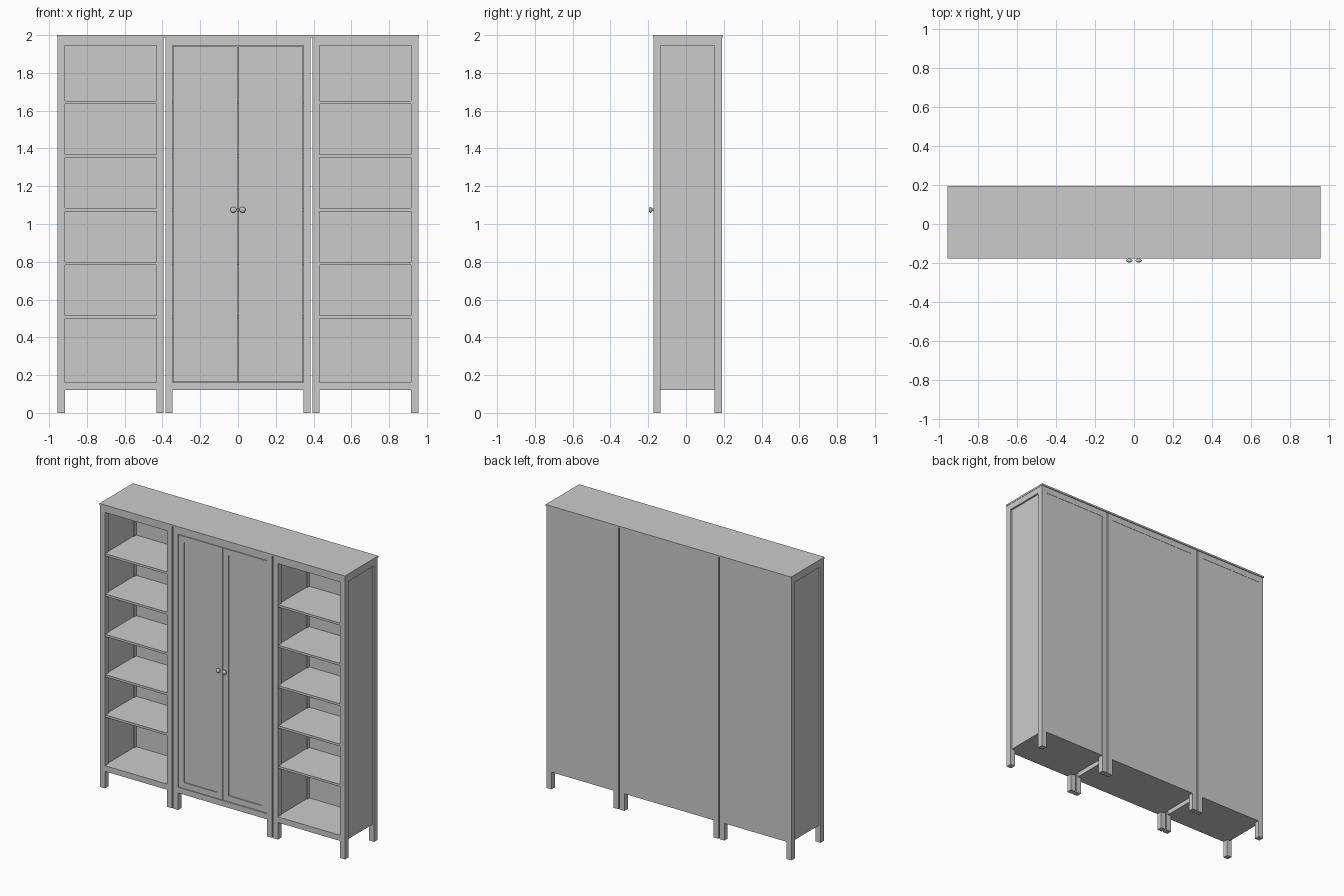
import bpy, bmesh, math

if "Cube" in bpy.data.objects:
    bpy.data.objects.remove(bpy.data.objects["Cube"])

FRONT, BACK = -0.172, 0.190      # outer faces of the carcass
LEG = 0.038                      # square post size
FLOOR0, FLOOR1 = 0.12, 0.16      # bottom board
RAIL0, TOP0, TOP1 = 1.945, 1.988, 2.0
SHELVES = [0.507 + 0.2842 * i for i in range(5)]


def boxes(name, specs):
    """One object made of boxes given as (x0, x1, y0, y1, z0, z1)."""
    bm = bmesh.new()
    for x0, x1, y0, y1, z0, z1 in specs:
        vs = bmesh.ops.create_cube(bm, size=1)["verts"]
        for v in vs:
            v.co.x = x1 if v.co.x > 0 else x0
            v.co.y = y1 if v.co.y > 0 else y0
            v.co.z = z1 if v.co.z > 0 else z0
    mesh = bpy.data.meshes.new(name)
    bm.to_mesh(mesh)
    bm.free()
    ob = bpy.data.objects.new(name, mesh)
    bpy.context.collection.objects.link(ob)
    return ob


def lathe(name, profile, x, z, y, steps=24):
    """Revolve (radius, depth) points around an axis that points to the front."""
    bm = bmesh.new()
    rings = []
    for r, d in profile:
        rings.append([bm.verts.new((x + r * math.cos(2 * math.pi * k / steps), y - d,
                                    z + r * math.sin(2 * math.pi * k / steps)))
                      for k in range(steps)])
    for a, b in zip(rings, rings[1:]):
        for k in range(steps):
            n = (k + 1) % steps
            bm.faces.new((a[k], a[n], b[n], b[k]))
    bm.faces.new(rings[0])
    bm.faces.new(rings[-1])
    bmesh.ops.recalc_face_normals(bm, faces=bm.faces)
    for f in bm.faces:
        f.smooth = len(f.verts) == 4
    mesh = bpy.data.meshes.new(name)
    bm.to_mesh(mesh)
    bm.free()
    ob = bpy.data.objects.new(name, mesh)
    bpy.context.collection.objects.link(ob)


def cabinet(name, x0, x1):
    a, b = x0 + LEG, x1 - LEG              # inner edges of the posts
    f, k = FRONT + LEG, BACK - LEG
    # four corner posts
    boxes(name + "_posts", [(px, px + LEG, py, py + LEG, 0, TOP0)
                            for px in (x0, b) for py in (FRONT, k)])
    # rails under the top, all round
    boxes(name + "_top_rails", [
        (a, b, FRONT, FRONT + 0.025, RAIL0, TOP0),
        (a, b, BACK - 0.025, BACK, RAIL0, TOP0),
        (x0, x0 + LEG, f, k, RAIL0, TOP0),
        (x1 - LEG, x1, f, k, RAIL0, TOP0)])
    # recessed side panels
    boxes(name + "_side_panels", [
        (x0 + 0.012, x0 + 0.032, f, k, FLOOR0, RAIL0),
        (x1 - 0.032, x1 - 0.012, f, k, FLOOR0, RAIL0)])
    # back panel, floor and shelves
    boxes(name + "_back_panel", [(a, b, BACK - 0.012, BACK - 0.002, FLOOR0, RAIL0)])
    boxes(name + "_floor", [(a, b, FRONT, BACK - 0.012, FLOOR0, FLOOR1),
                            (a - 0.006, b + 0.006, f, k, FLOOR0, FLOOR1)])
    setback = 0.03 if name == "middle" else 0.006
    boxes(name + "_shelves", [s for z in SHELVES for s in (
        (a, b, FRONT + setback, BACK - 0.012, z - 0.008, z + 0.008),
        (a - 0.006, b + 0.006, f, k, z - 0.008, z + 0.008))])


cabinet("left", -0.955, -0.394)
cabinet("middle", -0.385, 0.385)
cabinet("right", 0.394, 0.955)

# shared top board
boxes("top_board", [(-0.957, 0.957, -0.176, 0.196, TOP0, TOP1)])

# framed doors with a recessed panel, and knobs
for side, s in (("left", -1), ("right", 1)):
    def span(p, q):
        return (min(s * p, s * q), max(s * p, s * q))
    d0, d1, z0, z1, w = 0.002, 0.344, FLOOR1 + 0.003, RAIL0 - 0.004, 0.042
    y0, y1 = FRONT + 0.001, FRONT + 0.021
    boxes(side + "_door_frame", [
        (*span(d0, d0 + w), y0, y1, z0, z1),
        (*span(d1 - w, d1), y0, y1, z0, z1),
        (*span(d0 + w, d1 - w), y0, y1, z0, z0 + w),
        (*span(d0 + w, d1 - w), y0, y1, z1 - w, z1)])
    boxes(side + "_door_panel", [
        (*span(d0 + w, d1 - w), y0 + 0.006, y1 - 0.004, z0 + w, z1 - w)])
    lathe(side + "_knob", [(0.007, -0.001), (0.006, 0.007), (0.012, 0.010), (0.016, 0.014),
                           (0.016, 0.018), (0.012, 0.022), (0.005, 0.0245)],
          s * 0.024, 1.075, FRONT)
